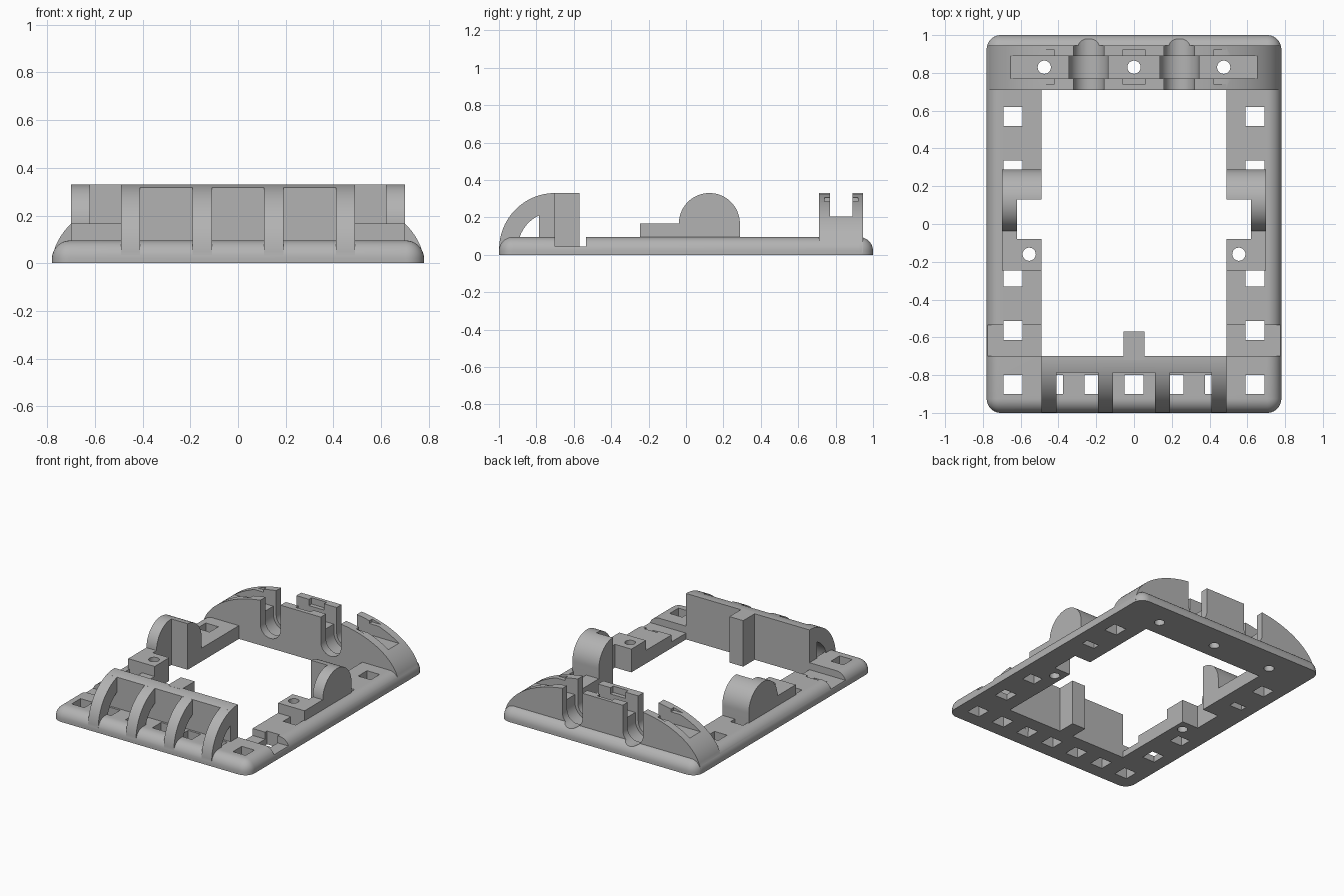
import bpy, bmesh
from math import cos, sin, pi, radians

if "Cube" in bpy.data.objects:
    bpy.data.objects.remove(bpy.data.objects["Cube"])

grey = bpy.data.materials.new("plain_grey")
grey.diffuse_color = (0.45, 0.45, 0.45, 1)
grey.use_nodes = True
grey.node_tree.nodes["Principled BSDF"].inputs["Base Color"].default_value = (0.45, 0.45, 0.45, 1)


def make(name, bm):
    bmesh.ops.recalc_face_normals(bm, faces=bm.faces)
    mesh = bpy.data.meshes.new(name)
    bm.to_mesh(mesh)
    bm.free()
    ob = bpy.data.objects.new(name, mesh)
    bpy.context.collection.objects.link(ob)
    mesh.materials.append(grey)
    return ob


def prism(name, pts, axis, lo, hi):
    """Extrude a 2D outline along x (outline y,z), y (outline x,z) or z (outline x,y)."""
    place = {"x": lambda a, b: (lo, a, b), "y": lambda a, b: (a, lo, b), "z": lambda a, b: (a, b, lo)}[axis]
    bm = bmesh.new()
    face = bm.faces.new([bm.verts.new(place(a, b)) for a, b in pts])
    out = bmesh.ops.extrude_face_region(bm, geom=[face])
    verts = [v for v in out["geom"] if isinstance(v, bmesh.types.BMVert)]
    shift = {"x": (hi - lo, 0, 0), "y": (0, hi - lo, 0), "z": (0, 0, hi - lo)}[axis]
    bmesh.ops.translate(bm, verts=verts, vec=shift)
    return make(name, bm)


def box(name, x0, x1, y0, y1, z0, z1):
    return prism(name, [(x0, y0), (x1, y0), (x1, y1), (x0, y1)], "z", z0, z1)


def arc(cx, cz, rx, rz, a0, a1, n=24):
    angles = [radians(a0 + (a1 - a0) * i / n) for i in range(n + 1)]
    return [(cx + rx * cos(a), cz + rz * sin(a)) for a in angles]


def combine(target, tool, operation):
    mod = target.modifiers.new("join", "BOOLEAN")
    mod.operation, mod.solver, mod.object = operation, "EXACT", tool
    bpy.context.view_layer.update()
    deps = bpy.context.evaluated_depsgraph_get()
    mesh = bpy.data.meshes.new_from_object(target.evaluated_get(deps))
    target.modifiers.clear()
    target.data = mesh
    bpy.data.objects.remove(tool)


def cut(target, tool):
    combine(target, tool, "DIFFERENCE")


def add(target, tool):
    combine(target, tool, "UNION")


# Base plate with rounded corners and rounded top rim
bm = bmesh.new()
bmesh.ops.create_cube(bm, size=1)
for v in bm.verts:
    v.co = (v.co.x * 1.56, v.co.y * 2, (v.co.z + 0.5) * 0.095)
rim = [e for e in bm.edges if max(v.co.z for v in e.verts) > 0.05]
bmesh.ops.bevel(bm, geom=rim, offset=0.075, segments=10, profile=0.5, affect="EDGES")
frame = make("mounting_frame", bm)
cut(frame, box("opening", -0.49, 0.49, -0.70, 0.71, -1, 1))

# Square fixing holes along the rails and the front edge
holes = [(s * 0.64, y) for s in (-1, 1) for y in (0.57, 0.287, -0.28, -0.563)]
holes += [(i * 0.2133, -0.85) for i in range(-3, 4)]
for x, y in holes:
    cut(frame, box("hole", x - 0.05, x + 0.05, y - 0.05, y + 0.05, -1, 1))

# Lowered step across both rails
for s in (-1, 1):
    x0, x1 = sorted((s * 0.4, s * 0.9))
    cut(frame, box("step", x0, x1, -0.70, -0.535, 0.045, 1))

# Front guard wall with curved top, four curved ribs and a rear tab
wall = [(-0.70, 0.03), (-0.70, 0.33)]
wall += [p for p in arc(-0.70, 0.03, 0.3, 0.3, 90, 180, 45) if -0.785 < p[0] < -0.701]
wall += [(-0.785, 0.3177), (-0.785, 0.03)]
add(frame, prism("front_wall", wall, "x", -0.49, 0.49))
rib = arc(-0.70, 0.03, 0.299, 0.3, 90, 180) + arc(-0.70, 0.03, 0.2, 0.2, 180, 90)
for x in (-0.45, -0.15, 0.15, 0.45):
    add(frame, prism("rib", rib, "x", x - 0.04, x + 0.04))
add(frame, box("rear_tab", -0.055, 0.055, -0.72, -0.57, 0, 0.33))

# Side brackets: round lug, low screw block and inner notch
lug = [(-0.245, 0), (0.288, 0)] + arc(0.125, 0.167, 0.163, 0.163, 0, 180, 36) + [(-0.245, 0.167)]
for s in (-1, 1):
    x0, x1 = sorted((s * 0.49, s * 0.70))
    add(frame, prism("side_lug", lug, "x", x0, x1))
    x0, x1 = sorted((s * 0.4, s * 0.62))
    cut(frame, box("notch", x0, x1, -0.08, 0.13, -1, 1))
    cut(frame, prism("screw_hole", arc(s * 0.555, -0.16, 0.035, 0.035, 0, 345, 23), "z", -1, 1))

# Rear clamp block with an arched outline
arch = arc(0.2, 0, 0.579, 0.33, 2, 90) + arc(-0.2, 0, 0.579, 0.33, 90, 178)
clamp = prism("rear_clamp", arch, "y", 0.71, 0.945)
add(frame, clamp)

# Lengthwise slot, shallow pockets and screw holes in the clamp
cut(frame, box("slot", -0.9, 0.9, 0.77, 0.89, 0.205, 1))
for x0, x1 in ((-0.6, -0.42), (-0.06, 0.06), (0.42, 0.6)):
    cut(frame, box("pocket", x0, x1, 0.74, 0.92, 0.285, 1))
for x in (-0.475, 0, 0.475):
    cut(frame, prism("clamp_hole", arc(x, 0.83, 0.035, 0.035, 0, 345, 23), "z", -1, 1))

# Two round-bottomed channels, wider in the middle
for x in (-0.24, 0.24):
    for r, y0, y1 in ((0.08, 0.6, 1.1), (0.103, 0.77, 0.89)):
        outline = [(x + r, 1), (x - r, 1)] + arc(x, 0.15, r, r, 180, 360)
        cut(frame, prism("channel", outline, "y", y0, y1))

# Smooth the curves and keep hard edges
bpy.ops.object.select_all(action="DESELECT")
frame.select_set(True)
bpy.context.view_layer.objects.active = frame
bpy.ops.object.shade_smooth_by_angle(angle=radians(30))
